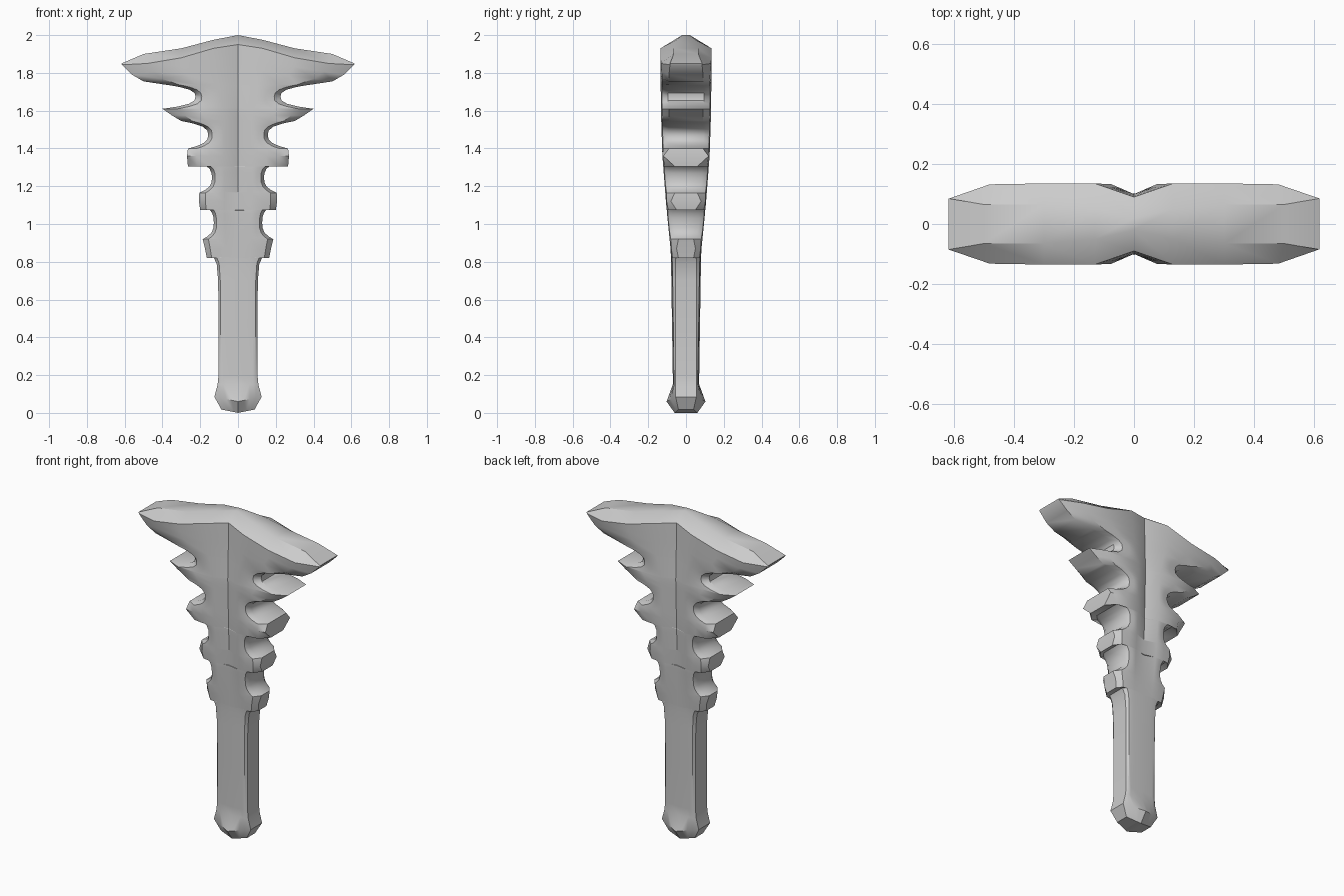
import bpy
import bmesh
import math

cube = bpy.data.objects.get("Cube")
if cube:
    bpy.data.objects.remove(cube)

grey = bpy.data.materials.new("stone grey")
grey.use_nodes = True
grey.diffuse_color = (0.6, 0.6, 0.6, 1)
grey.node_tree.nodes["Principled BSDF"].inputs["Base Color"].default_value = (0.6, 0.6, 0.6, 1)


def lerp(a, b, t):
    return a + (b - a) * t


def sample(curve, z):
    """Value at height z of a list of (height, value) pairs."""
    for (z0, v0), (z1, v1) in zip(curve, curve[1:]):
        if z <= z1:
            return lerp(v0, v1, max(0, (z - z0) / (z1 - z0)))
    return curve[-1][1]


# Half depths at the centre line and at the border of the central channel
CENTRE = [(0.2, 0.07), (0.85, 0.08), (1.1, 0.085), (1.6, 0.1), (1.95, 0.09)]
BORDER = [(0.2, 0.065), (0.8, 0.075), (1.1, 0.105), (1.36, 0.125), (1.6, 0.133), (1.9, 0.135)]
CHANNEL = [(0.8, 0.06), (1.0, 0.07), (1.6, 0.075), (1.75, 0.11), (1.95, 0.13)]


def row(x, z, edge, zc=None):
    """Five half-section points (x, depth, z) from centre to outline."""
    zc = z if zc is None else zc
    s = min(sample(CHANNEL, zc), 0.6 * x)
    d = sample(BORDER, zc)
    xs = [0, s, lerp(s, x, 0.4), lerp(s, x, 0.75), x]
    ys = [sample(CENTRE, zc), d, d, lerp(d, edge, 0.15), edge]
    return [(px, py, lerp(zc, z, px / x)) for px, py in zip(xs, ys)]


# Crest: ridge strip and the sloping shoulder below it
rows = [
    [(0, 0.02, 2), (0.13, 0.05, 1.975), (0.3, 0.065, 1.93), (0.5, 0.065, 1.9), (0.617, 0.085, 1.85)],
    [(0, 0.09, 1.95), (0.13, 0.135, 1.93), (0.3, 0.135, 1.88), (0.48, 0.132, 1.85), (0.615, 0.085, 1.843)],
    row(0.56, 1.79, 0.09, 1.88),
    row(0.5, 1.755, 0.09, 1.83),
]

# Each fin outline runs from its upper lip to its lower lip: (x, z, edge depth)
FINS = [
    [(0.38, 1.737, 0.09)],
    [(0.4, 1.61, 0.09), (0.35, 1.575, 0.09), (0.3, 1.545, 0.09)],
    [(0.265, 1.4, 0.09), (0.27, 1.36, 0.12), (0.265, 1.305, 0.06), (0.2, 1.325, 0.085)],
    [(0.205, 1.165, 0.06), (0.207, 1.12, 0.08), (0.2, 1.075, 0.05), (0.165, 1.09, 0.065)],
    [(0.187, 0.92, 0.04), (0.175, 0.87, 0.05), (0.165, 0.82, 0.04)],
]
NOTCHES = [0.225, 0.158, 0.138, 0.128]

lowest = 1.8
for i, fin in enumerate(FINS):
    for x, z, edge in fin:
        lowest = min(z, lowest - 0.004)
        rows.append(row(x, z, edge, lowest))
    if i < len(NOTCHES):
        # Rounded notch down to the next fin
        x0, z0, e0 = fin[-1]
        x1, z1, e1 = FINS[i + 1][0]
        for k in range(1, 10):
            t = 0.5 - 0.5 * math.cos(math.pi * k / 10)
            u = abs(2 * t - 1) ** 3
            z = lerp(z0, z1, t)
            wall = 0.72 * sample(BORDER, z)
            end_x, end_e = (x0, e0) if t < 0.5 else (x1, e1)
            lowest = min(z, lowest - 0.002)
            rows.append(row(lerp(NOTCHES[i], end_x, u), z, lerp(wall, end_e, u), lowest))

# Grip
for x, z in [(0.13, 0.825), (0.113, 0.79), (0.105, 0.7), (0.103, 0.45), (0.103, 0.2), (0.108, 0.15)]:
    rows.append(row(x, z, 0.055))


# Pommel: ridged collar tapering to a blunt foot
def pommel(x, depth, edge, zc, z):
    return [(x * t, lerp(depth, edge, t), lerp(zc, z, t)) for t in (0, 0.25, 0.5, 0.75, 1)]


rows.append(pommel(0.125, 0.103, 0.055, 0.06, 0.085))
rows.append(pommel(0.088, 0.06, 0.04, 0, 0.018))

# Mirror every half-section into a closed ring and bridge the rings
bm = bmesh.new()
rings = []
for half in rows:
    front = [(-x, -y, z) for x, y, z in reversed(half[1:])] + [(x, -y, z) for x, y, z in half]
    back = [(x, -y, z) for x, y, z in reversed(front)]
    rings.append([bm.verts.new(p) for p in front + back])
n = len(rings[0])
for upper, lower in zip(rings, rings[1:]):
    for i in range(n):
        j = (i + 1) % n
        bm.faces.new((upper[i], lower[i], lower[j], upper[j]))
for ring in (rings[0], rings[-1]):
    for i in range(n // 2 - 1):
        bm.faces.new((ring[i], ring[i + 1], ring[n - 2 - i], ring[n - 1 - i]))
bmesh.ops.recalc_face_normals(bm, faces=bm.faces)

mesh = bpy.data.meshes.new("finned_hilt")
bm.to_mesh(mesh)
bm.free()
mesh.materials.append(grey)
hilt = bpy.data.objects.new("finned_hilt", mesh)
bpy.context.collection.objects.link(hilt)
bpy.context.view_layer.objects.active = hilt
hilt.select_set(True)
bpy.ops.object.shade_smooth_by_angle(angle=math.radians(35))
